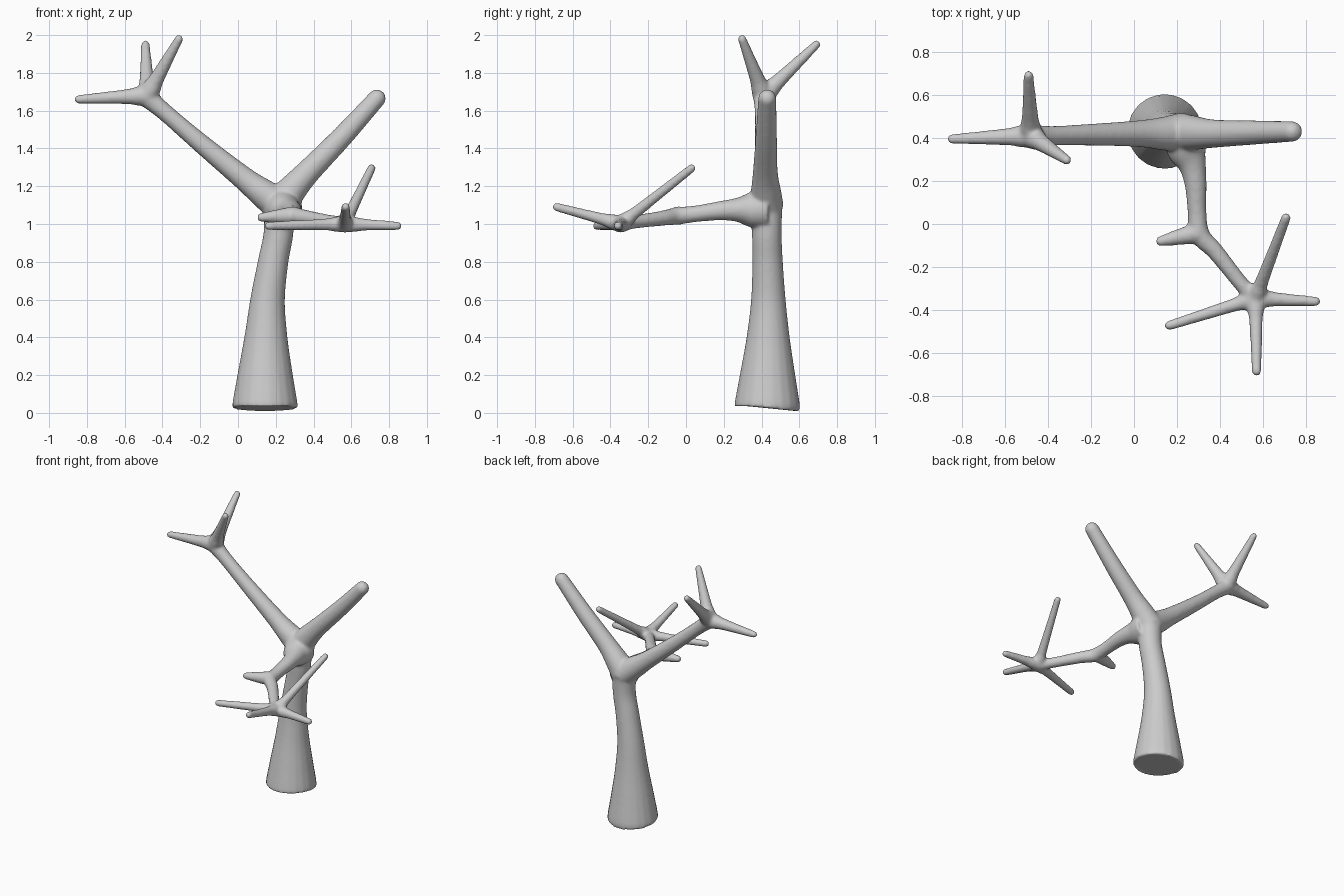
import bpy, bmesh, math
from mathutils import Vector

if "Cube" in bpy.data.objects:
    bpy.data.objects.remove(bpy.data.objects["Cube"])

bm = bmesh.new()
SEG = 20
GROW = 0.002          # makes up for the later smoothing


def catmull(a, b, c, d, t):
    return 0.5 * (2 * b + (c - a) * t + (2 * a - 5 * b + 4 * c - d) * t * t
                  + (3 * b - a - 3 * c + d) * t ** 3)


def limb(pts, flat_normal=None):
    """Tapered tube through (x, y, z, radius) points with a round tip."""
    P = [Vector(p) for p in pts]
    P = [2 * P[0] - P[1]] + P + [2 * P[-1] - P[-2]]
    S = []
    for i in range(1, len(P) - 2):
        for k in range(8):
            S.append(catmull(P[i - 1], P[i], P[i + 1], P[i + 2], k / 8))
    S.append(P[-2])
    pos = [Vector(s[:3]) for s in S]
    rad = [s[3] + GROW for s in S]
    tan = [(pos[min(i + 1, len(pos) - 1)] - pos[max(i - 1, 0)]).normalized()
           for i in range(len(pos))]
    if flat_normal:
        tan[0] = Vector(flat_normal).normalized()
    # hemispherical tip
    tip, r, d = pos[-1], rad[-1], tan[-1]
    for k in range(1, 6):
        a = k / 6 * math.pi / 2
        pos.append(tip + d * r * math.sin(a))
        rad.append(r * math.cos(a))
        tan.append(d)
    u = tan[0].orthogonal().normalized()
    rings = []
    for p, r, d in zip(pos, rad, tan):
        u = (u - d * u.dot(d)).normalized()
        v = d.cross(u)
        rings.append([bm.verts.new(p + r * (u * math.cos(a) + v * math.sin(a)))
                      for a in (2 * math.pi * j / SEG for j in range(SEG))])
    for A, B in zip(rings, rings[1:]):
        for j in range(SEG):
            k = (j + 1) % SEG
            bm.faces.new((A[j], A[k], B[k], B[j]))
    bm.faces.new(rings[0][::-1])
    bm.faces.new(rings[-1])


def twig(node, tip, r0, r1):
    """Thin twig that flares where it leaves its node."""
    a, b = Vector(node), Vector(tip)
    L = (b - a).length
    path = [(0, r0 * 1.35), (0.06 / L, r0 * 1.12), (0.12 / L, r0 * 0.88), (1, r1)]
    limb([(*a.lerp(b, t), r) for t, r in path])


# trunk with a slightly tilted flat foot
limb([(0.143, 0.43, 0.025, 0.172), (0.143, 0.43, 0.06, 0.170), (0.144, 0.432, 0.2, 0.146),
      (0.148, 0.435, 0.4, 0.113), (0.157, 0.436, 0.6, 0.090), (0.186, 0.432, 0.8, 0.079),
      (0.214, 0.428, 0.95, 0.077), (0.22, 0.427, 1.12, 0.082)], (0, 0.1, 1))

# right limb, blunt end
limb([(0.22, 0.425, 1.10, 0.09), (0.28, 0.423, 1.175, 0.078), (0.37, 0.42, 1.275, 0.064),
      (0.55, 0.425, 1.46, 0.055), (0.735, 0.43, 1.665, 0.046)])

# left limb and its twigs
limb([(0.22, 0.425, 1.10, 0.09), (0.13, 0.42, 1.165, 0.075), (0.02, 0.42, 1.25, 0.060),
      (-0.2, 0.415, 1.43, 0.049), (-0.38, 0.41, 1.585, 0.044), (-0.48, 0.41, 1.67, 0.052)])
for tip in [(-0.845, 0.395, 1.66), (-0.49, 0.69, 1.95), (-0.312, 0.297, 1.98)]:
    twig((-0.48, 0.41, 1.68), tip, 0.042, 0.021)

# front limb, bending to its own twig cluster
limb([(0.235, 0.42, 1.08, 0.105), (0.248, 0.34, 1.075, 0.090), (0.272, 0.27, 1.075, 0.062),
      (0.287, 0.18, 1.07, 0.049), (0.293, 0.06, 1.055, 0.042), (0.307, -0.05, 1.042, 0.044),
      (0.38, -0.13, 1.03, 0.038), (0.50, -0.28, 1.01, 0.034), (0.56, -0.34, 1.0, 0.042)])
twig((0.30, -0.04, 1.045), (0.123, -0.08, 1.035), 0.036, 0.022)
for tip in [(0.707, 0.03, 1.295), (0.845, -0.36, 0.99),
            (0.57, -0.685, 1.09), (0.163, -0.472, 0.99)]:
    twig((0.565, -0.345, 1.0), tip, 0.033, 0.021)

bmesh.ops.recalc_face_normals(bm, faces=bm.faces)
me = bpy.data.meshes.new("tree")
bm.to_mesh(me)
bm.free()
tree = bpy.data.objects.new("tree", me)
bpy.context.collection.objects.link(tree)

# fuse the limbs into one skin and soften the joints
rm = tree.modifiers.new("fuse", 'REMESH')
rm.mode = 'VOXEL'
rm.voxel_size = 0.009
rm.use_smooth_shade = True
sm = tree.modifiers.new("soften", 'SMOOTH')
sm.factor = 0.5
sm.iterations = 10
